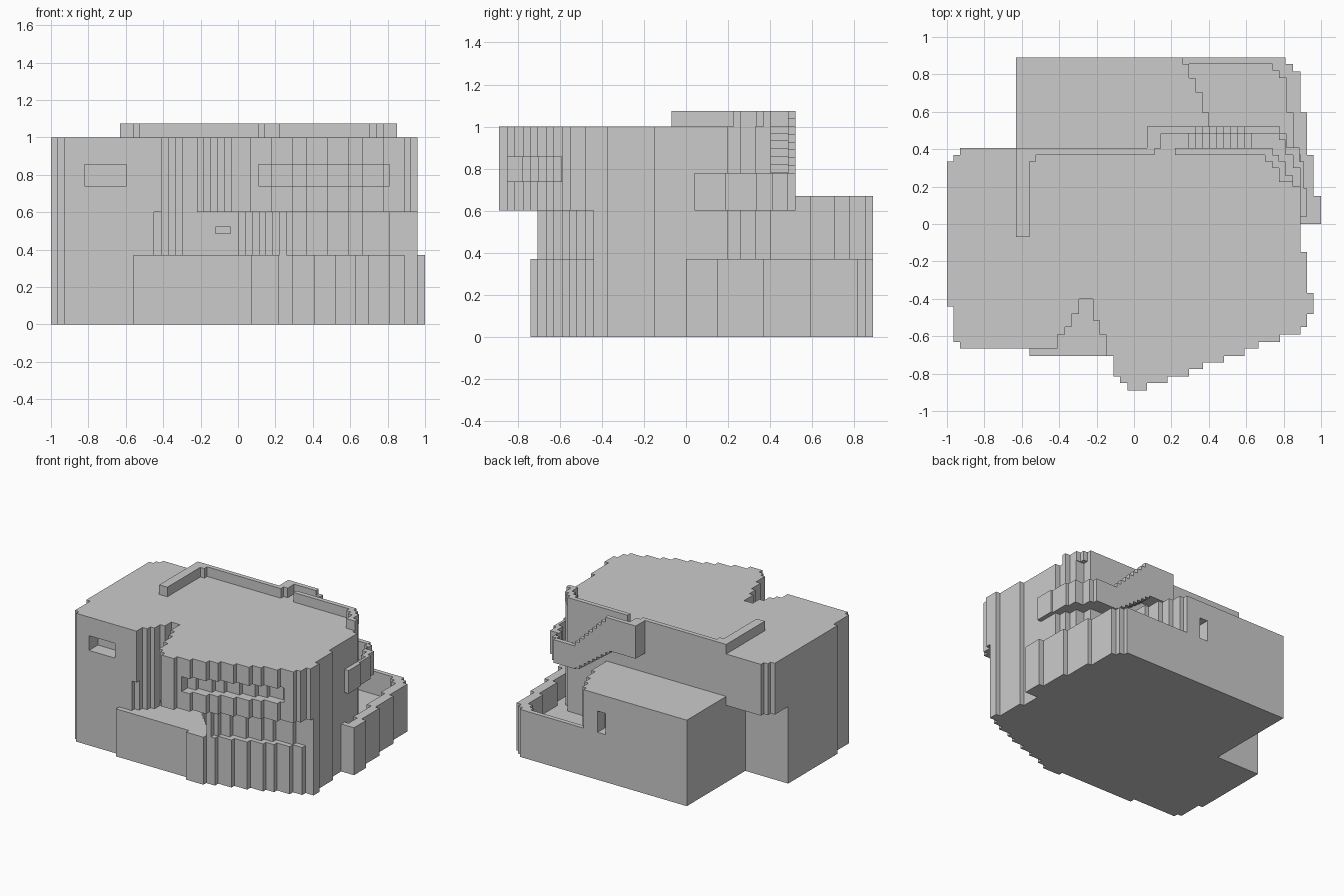
import bpy, bmesh

U = 0.037  # wall thickness / step size


def prism(name, pts, z0, z1):
    """Extrude a plan outline between two heights."""
    bm = bmesh.new()
    f = bm.faces.new([bm.verts.new((x, y, z0)) for x, y in pts])
    ext = bmesh.ops.extrude_face_region(bm, geom=[f])
    vs = [v for v in ext["geom"] if isinstance(v, bmesh.types.BMVert)]
    bmesh.ops.translate(bm, vec=(0, 0, z1 - z0), verts=vs)
    bmesh.ops.recalc_face_normals(bm, faces=bm.faces)
    me = bpy.data.meshes.new(name)
    bm.to_mesh(me)
    bm.free()
    ob = bpy.data.objects.new(name, me)
    bpy.context.collection.objects.link(ob)
    return ob


def box(name, x0, x1, y0, y1, z0, z1):
    return prism(name, [(x0, y0), (x1, y0), (x1, y1), (x0, y1)], z0, z1)


def treads(x0, steps):
    """Stepped line: each (x_end, y) is one flat facet starting at the last x."""
    pts = []
    for x1, y in steps:
        pts += [(x0, y), (x1, y)]
        x0 = x1
    return pts


def cut(ob, cutter):
    cutter.hide_render = True
    cutter.hide_set(True)
    m = ob.modifiers.new("opening", 'BOOLEAN')
    m.operation, m.object, m.solver = 'DIFFERENCE', cutter, 'EXACT'


# Shared outline pieces
left_front = [(-1, -.44), (-.965, -.44), (-.965, -.63), (-.93, -.63)]
right_side = [(.96, -.37), (.925, -.37), (.925, -.15), (.89, -.15), (.89, .2),
              (.85, .2), (.85, .26), (.81, .26), (.81, .33), (.74, .33), (.74, .405)]
low_back = [(-.63, .405), (-.63, .17), (-1, .17)]
high_back = [(-.93, .405), (-.93, .37), (-.965, .37), (-.965, .335), (-1, .335)]

# Ground storey
low = [(-.56, -.665), (.07, -.705), (.22, -.74), (.295, -.705), (.41, -.665),
       (.52, -.63), (.63, -.59), (.70, -.555), (.81, -.52), (.89, -.48), (.96, -.44)]
prism("ground_storey", left_front + treads(-.93, low) + right_side + low_back, 0, .37)

# Middle storey with the stepped recess
mid = [(-.45, -.665), (-.41, -.63), (-.37, -.59), (-.335, -.55), (-.295, -.48), (0, -.40)]
mid += [(.037 * (i + 1), -.445 - U * i) for i in range(6)]
mid += [(.26, -.705), (.295, -.665), (.37, -.63), (.48, -.59), (.59, -.555),
        (.665, -.52), (.81, -.48), (.96, -.44)]
middle = prism("middle_storey", left_front + treads(-.93, mid) + right_side + low_back, .37, .6)
cut(middle, box("recess_window_cutter", -.12, -.04, -.5, -.3, .485, .52))

# Overhanging upper storey
up = [(-.41, -.665), (-.37, -.59), (-.335, -.55), (-.295, -.48), (-.22, -.40),
      (-.185, -.515), (-.15, -.59), (-.11, -.705), (-.075, -.815), (-.035, -.85),
      (.07, -.89), (.18, -.85), (.295, -.815), (.37, -.775), (.48, -.74), (.59, -.705),
      (.665, -.665), (.78, -.63), (.89, -.59), (.925, -.55), (.96, -.48)]
upper = prism("upper_storey", left_front + treads(-.93, up) + right_side + high_back, .6, 1)
cut(upper, box("left_window_cutter", -.82, -.595, -.8, -.555, .74, .855))
band = [(min(x, .81), y + 2 * U) for x, y in up if .1 < x < .9]
cut(upper, prism("strip_window_cutter", [(.11, -1)] + treads(.11, band) + [(.81, -1)],
                 .74, .855))

# Rear wing
wing_edge = [(.26, .89), (.26, .855), (.295, .855), (.295, .78), (.33, .78), (.33, .705),
             (.365, .705), (.365, .595), (.4, .595), (.4, .405)]
wing = prism("rear_wing", [(-.63, .405), (-.63, .89)] + wing_edge, 0, .67)
cut(wing, box("rear_window_cutter", .07, .14, .8, 1, .37, .535))

# Rear terrace: floor slab and curved parapet
outer = [(.26, .89), (.81, .89), (.81, .855), (.85, .855), (.85, .815), (.89, .815),
         (.89, .595), (.925, .595), (.925, .37), (.96, .37), (.96, .15), (1, .15), (1, 0)]
inner = [(.89, 0), (.89, .04), (.925, .04), (.925, .15), (.89, .15), (.89, .37), (.85, .37),
         (.85, .595), (.815, .595), (.815, .78), (.775, .78), (.775, .82), (.74, .82),
         (.74, .855), (.26, .855)]
prism("terrace_parapet", outer + inner, 0, .37)
prism("terrace_floor", wing_edge[1:] + right_side[:3:-1] + inner[1:], 0, .19)

# Roof parapet
prism("roof_parapet_left", [(-.63, -.07), (-.56, -.07), (-.56, .335), (-.525, .335),
                            (-.525, .37), (.11, .37), (.11, .405), (-.63, .405)], 1, 1.075)
prism("roof_parapet_right", [(.22, .37), (.70, .37), (.70, .335), (.74, .335), (.74, .30),
                             (.775, .30), (.775, .225), (.85, .225), (.85, .26), (.81, .26),
                             (.81, .335), (.775, .335), (.775, .37), (.74, .37), (.74, .405),
                             (.22, .405)], 1, 1.075)

# Outside stair: top landing, descending steps with an outer balustrade, low landing
box("stair_top_landing", .07, .295, .405, .485, .82, 1)
box("stair_top_wall", .07, .295, .485, .52, .82, 1.075)
box("stair_top_end_wall", .07, .145, .405, .485, 1, 1.075)
for i in range(9):
    x = .295 + U * i
    base = max(.6, .80 - .027 * i)
    box("stair_step", x, x + U, .405, .485, base, .97 - U * i)
    box("stair_balustrade", x, x + U, .485, .52, base, 1.075 - U * i)
box("low_landing", .628, .775, .405, .485, .6, .637)
box("low_landing_wall", .628, .775, .485, .52, .6, .78)

# Balcony around the rear right corner
prism("balcony_wall", [(.775, .52), (.775, .45), (.81, .45), (.81, .37), (.85, .37),
                       (.85, .30), (.89, .30), (.89, .04), (.925, .04), (.925, .15),
                       (.925, .19), (.91, .19), (.91, .335), (.885, .335), (.885, .41),
                       (.815, .41), (.815, .485), (.78, .485), (.78, .52)], .6, .78)
prism("balcony_floor", [(.74, .405), (.74, .33), (.81, .33), (.81, .26), (.85, .26),
                        (.85, .2), (.89, .2), (.89, .3), (.85, .3), (.85, .37),
                        (.81, .37), (.81, .45), (.775, .45), (.775, .405)], .6, .637)
